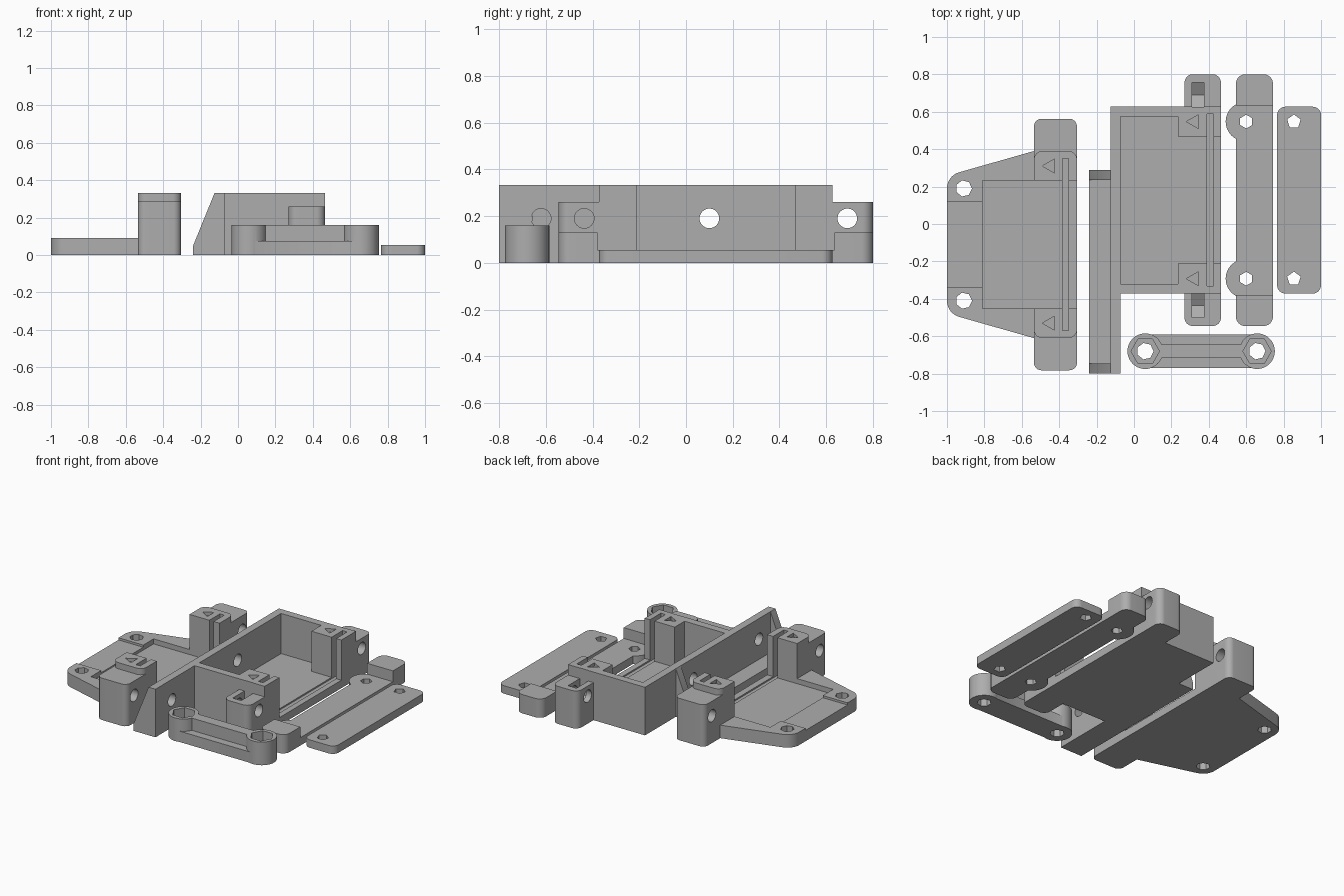
import bpy, bmesh, math
from mathutils import Vector

cube = bpy.data.objects.get("Cube")
if cube:
    bpy.data.objects.remove(cube, do_unlink=True)

grey = bpy.data.materials.new("plain grey")
grey.use_nodes = True
colour = (0.42, 0.42, 0.42, 1)
grey.diffuse_color = colour
grey.node_tree.nodes["Principled BSDF"].inputs["Base Color"].default_value = colour


def prism(name, points, lo, hi, axis="z"):
    """Extrude a 2D outline along an axis."""
    place = {"x": lambda a, b, h: (h, a, b),
             "y": lambda a, b, h: (a, h, b),
             "z": lambda a, b, h: (a, b, h)}[axis]
    bm = bmesh.new()
    low = [bm.verts.new(place(a, b, lo)) for a, b in points]
    high = [bm.verts.new(place(a, b, hi)) for a, b in points]
    bm.faces.new(low)
    bm.faces.new(high)
    n = len(points)
    for i in range(n):
        j = (i + 1) % n
        bm.faces.new((low[i], low[j], high[j], high[i]))
    bmesh.ops.recalc_face_normals(bm, faces=bm.faces)
    mesh = bpy.data.meshes.new(name)
    bm.to_mesh(mesh)
    bm.free()
    mesh.materials.append(grey)
    obj = bpy.data.objects.new(name, mesh)
    bpy.context.collection.objects.link(obj)
    return obj


def ngon(x, y, r, n=32, turn=0.0):
    return [(x + r * math.cos(turn + math.tau * i / n),
             y + r * math.sin(turn + math.tau * i / n)) for i in range(n)]


def rect(x0, x1, y0, y1):
    return [(x0, y0), (x1, y0), (x1, y1), (x0, y1)]


def fillet(points, radii, steps=8):
    """Round each corner of an outline by its own radius."""
    out = []
    for i, (p, r) in enumerate(zip(points, radii)):
        if r == 0:
            out.append(p)
            continue
        p = Vector(p)
        u = (Vector(points[i - 1]) - p).normalized()
        v = (Vector(points[(i + 1) % len(points)]) - p).normalized()
        half = u.angle(v) / 2
        c = p + (u + v).normalized() * (r / math.sin(half))
        t = r / math.tan(half)
        w0, w1 = p + u * t - c, p + v * t - c
        out += [tuple(c + w0.lerp(w1, k / steps).normalized() * r) for k in range(steps + 1)]
    return out


def box(x0, x1, y0, y1, z0, z1):
    return prism("piece", rect(x0, x1, y0, y1), z0, z1)


def combine(obj, tool, operation):
    mod = obj.modifiers.new("bool", "BOOLEAN")
    mod.operation, mod.object, mod.solver = operation, tool, "EXACT"
    bpy.context.view_layer.update()
    mesh = bpy.data.meshes.new_from_object(obj.evaluated_get(bpy.context.evaluated_depsgraph_get()))
    obj.modifiers.clear()
    obj.data = mesh
    bpy.data.objects.remove(tool, do_unlink=True)


def add(obj, *tools):
    for t in tools:
        combine(obj, t, "UNION")


def cut(obj, *tools):
    for t in tools:
        combine(obj, t, "DIFFERENCE")


def marker(x, y, z):
    """Arrow-shaped recess cutter."""
    return prism("cutter", [(x - 0.04, y), (x + 0.025, y - 0.037), (x + 0.025, y + 0.037)], z, 0.5)


def end_shape(x0, x1, near, far, r):
    """Rectangle rounded at its far y edge."""
    return fillet([(x0, near), (x1, near), (x1, far), (x0, far)], [0, 0, r, r])


# Tray mount: tapered plate with two slotted end posts
MID = -0.11
side = [(-1 + 0.09 * (1 - math.cos(a)), 0.30 + 0.09 * math.sin(a))
        for a in [math.radians(73) * k / 8 for k in range(9)]]
half = side + [(-0.535, 0.50), (-0.305, 0.50)]
outline = [(x, MID + d) for x, d in half] + [(x, MID - d) for x, d in reversed(half)]
tray = prism("tray_mount", outline, 0, 0.09)
cut(tray, box(-0.81, -0.2, MID - 0.343, MID + 0.343, 0.055, 0.2),
    box(-1.1, -0.8, MID - 0.23, MID + 0.23, 0.075, 0.2))
for s in (1, -1):
    add(tray, prism("piece", end_shape(-0.535, -0.305, MID + s * 0.343, MID + s * 0.672, 0.04), 0, 0.29),
        prism("piece", end_shape(-0.535, -0.305, MID + s * 0.343, MID + s * 0.50, 0.045), 0.2, 0.333))
    cut(tray, marker(-0.45, MID + s * 0.42, 0.31),
        prism("cutter", ngon(MID + s * 0.59, 0.19, 0.042), -0.7, -0.2, "x"),
        prism("cutter", ngon(-0.91, MID + s * 0.30, 0.044, 7), -0.1, 0.3))
cut(tray, box(-0.383, -0.35, MID - 0.46, MID + 0.46, 0.045, 0.5))

# Main frame: long back wall, open box and base strip
frame = box(-0.125, -0.072, -0.8, 0.627, 0, 0.333)
add(frame, box(-0.1, 0.465, -0.372, 0.627, 0, 0.055),
    box(-0.24, -0.1, -0.8, 0.29, 0, 0.05))
CY = 0.1275
for s in (1, -1):
    ends = sorted((CY + s * 0.447, CY + s * 0.4995))
    post = sorted((CY + s * 0.34, CY + s * 0.4995))
    tab = end_shape(0.27, 0.465, CY + s * 0.48, CY + s * 0.673, 0.045)
    add(frame, box(-0.1, 0.465, *ends, 0, 0.333),
        box(0.235, 0.465, *post, 0, 0.333),
        prism("piece", tab, 0, 0.26))
    # Bolt hole and captive nut slot
    y = CY + s * 0.563
    nut = [(y - 0.065, 0.5), (y - 0.065, 0.152), (y, 0.115), (y + 0.065, 0.152), (y + 0.065, 0.5)]
    cut(frame, prism("cutter", ngon(y, 0.19, 0.042), 0.2, 0.6, "x"),
        prism("cutter", nut, 0.31, 0.375, "x"),
        marker(0.32, CY + s * 0.42, 0.31))
cut(frame, box(0.39, 0.425, CY - 0.46, CY + 0.46, 0.045, 0.5))

# Sloped gussets and bolt holes on the back wall
slope = [(-0.24, 0), (-0.24, 0.05), (-0.125, 0.333), (-0.1, 0.333), (-0.1, 0)]
for y in (-0.8, 0.235):
    add(frame, prism("piece", slope, y, y + 0.055, "y"))
for y in (-0.62, 0.1):
    cut(frame, prism("cutter", ngon(y, 0.19, 0.042), -0.3, 0, "x"))

# Saddle strip: thin middle, thick ends and rounded lugs
saddle = box(0.545, 0.743, -0.4, 0.65, 0, 0.055)
for s in (1, -1):
    y = CY + s * 0.42
    add(saddle, prism("piece", end_shape(0.545, 0.743, CY + s * 0.507, CY + s * 0.673, 0.05), 0, 0.13),
        prism("piece", ngon(0.595, y, 0.105), 0, 0.055))
    cut(saddle, prism("cutter", ngon(0.6, y, 0.037, 6, math.pi / 6), -0.1, 0.2))
saddle.name = "saddle_strip"

# Cover plate
cover = prism("cover_plate", fillet(rect(0.765, 1, -0.372, 0.627), [0.045] * 4), 0, 0.055)
for s in (1, -1):
    cut(cover, prism("cutter", ngon(0.855, CY + s * 0.42, 0.038, 5, math.pi / 2), -0.1, 0.2))

# Link arm: two hex-socket towers joined by a ribbed bar
LY = -0.68
link = box(0.055, 0.655, LY - 0.09, LY + 0.09, 0, 0.075)
add(link, box(0.055, 0.655, LY - 0.036, LY + 0.036, 0, 0.16))
for x in (0.06, 0.658):
    add(link, prism("piece", ngon(x, LY, 0.095, 40), 0, 0.16))
for x in (0.06, 0.658):
    cut(link, prism("cutter", ngon(x, LY, 0.076, 6), 0.08, 0.3),
        prism("cutter", ngon(x, LY, 0.045, 7), -0.1, 0.2))

frame.name, link.name = "main_frame", "link_arm"
for obj in (tray, frame, saddle, cover, link):
    bpy.ops.object.select_all(action="DESELECT")
    obj.select_set(True)
    bpy.context.view_layer.objects.active = obj
    bpy.ops.object.shade_smooth_by_angle(angle=math.radians(30))
